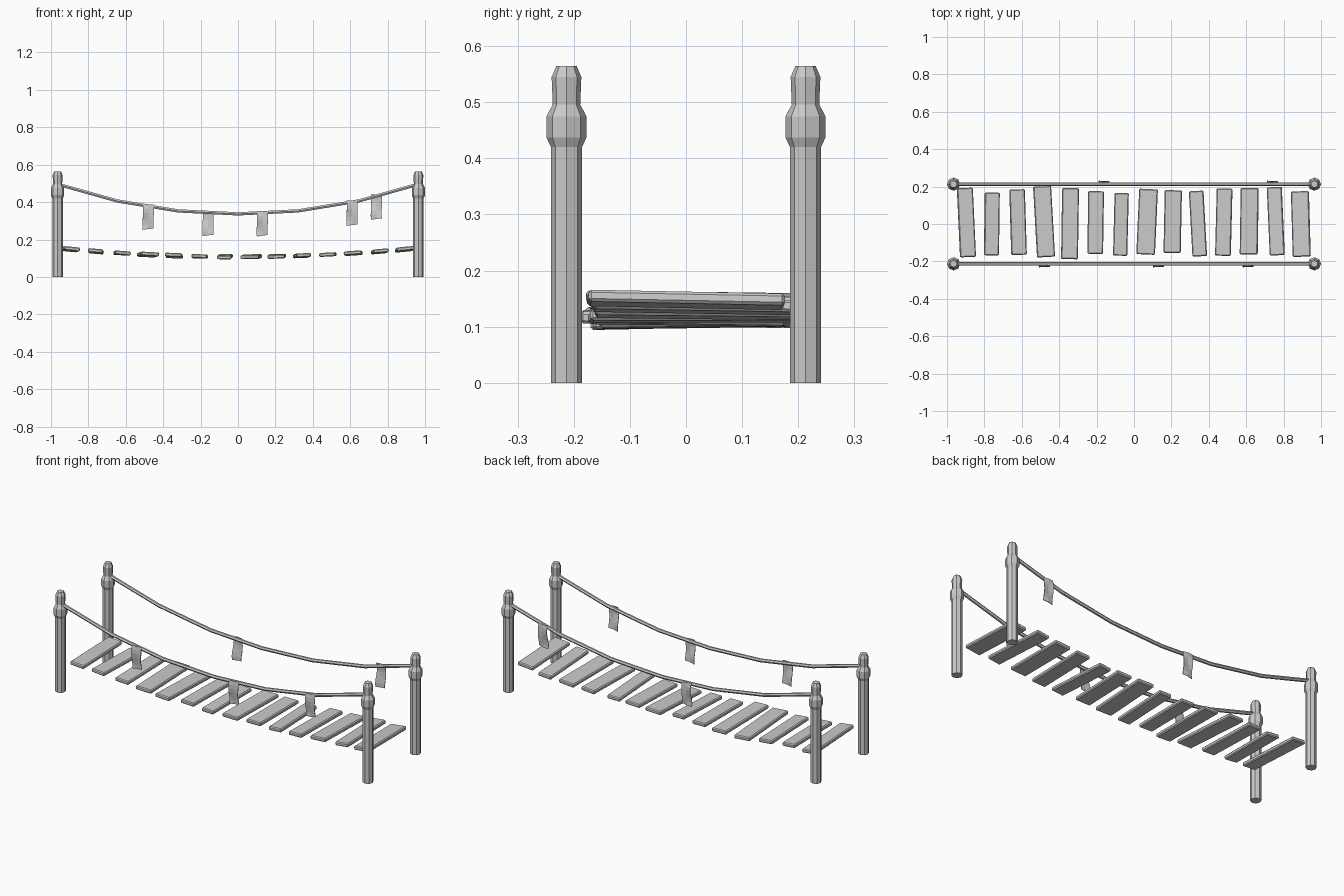
import bpy, bmesh, math, random
from mathutils import Matrix

random.seed(4)
cube = bpy.data.objects.get("Cube")
if cube:
    bpy.data.objects.remove(cube, do_unlink=True)

POST_X, SIDE_Y = 0.9645, 0.213

grey = bpy.data.materials.new("plain_grey")
grey.use_nodes = True
grey.diffuse_color = (0.6, 0.6, 0.6, 1)
grey.node_tree.nodes["Principled BSDF"].inputs["Base Color"].default_value = (0.6, 0.6, 0.6, 1)


def finish(bm, name):
    bmesh.ops.recalc_face_normals(bm, faces=bm.faces)
    mesh = bpy.data.meshes.new(name)
    bm.to_mesh(mesh)
    bm.free()
    mesh.materials.append(grey)
    obj = bpy.data.objects.new(name, mesh)
    bpy.context.collection.objects.link(obj)
    return obj


# Eight-sided posts with a collar and a tapered cap
def make_post(name, x, y):
    profile = [(0.0277, 0), (0.0277, 0.42), (0.0355, 0.437), (0.0355, 0.475),
               (0.0245, 0.496), (0.0265, 0.545), (0.018, 0.565)]
    bm = bmesh.new()
    rings = [[bm.verts.new((r * math.cos(k * math.pi / 4), r * math.sin(k * math.pi / 4), z))
              for k in range(8)] for r, z in profile]
    for low, high in zip(rings, rings[1:]):
        for k in range(8):
            n = (k + 1) % 8
            bm.faces.new((low[k], low[n], high[n], high[k]))
    bm.faces.new(rings[0])
    bm.faces.new(rings[-1])
    finish(bm, name).location = (x, y, 0)


# Sagging hand ropes
ROPE = [(0, 0.337), (0.32, 0.353), (0.645, 0.406), (POST_X, 0.496)]


def rope_height(x):
    for (a, za), (b, zb) in zip(ROPE, ROPE[1:]):
        if abs(x) <= b:
            return za + (zb - za) * (abs(x) - a) / (b - a)


def make_rope(name, y):
    path = [(-x, z) for x, z in reversed(ROPE[1:])] + ROPE
    curve = bpy.data.curves.new(name, "CURVE")
    curve.dimensions = "3D"
    curve.bevel_depth = 0.01
    curve.bevel_resolution = 1
    curve.use_fill_caps = True
    spline = curve.splines.new("POLY")
    spline.points.add(len(path) - 1)
    for point, (x, z) in zip(spline.points, path):
        point.co = (x, y, z, 1)
    spline.use_smooth = False
    curve.materials.append(grey)
    obj = bpy.data.objects.new(name, curve)
    bpy.context.collection.objects.link(obj)
    bpy.ops.object.select_all(action="DESELECT")
    obj.select_set(True)
    bpy.context.view_layer.objects.active = obj
    bpy.ops.object.convert(target="MESH")


for side, y in (("right", -SIDE_Y), ("left", SIDE_Y)):
    row = "front" if y < 0 else "back"
    make_rope(row + "_rope", y)
    for end, x in (("right", -POST_X), ("left", POST_X)):
        make_post(f"{row}_{end}_post", x, y)


# Uneven deck planks: x, y, width, length, turn
PLANKS = [
    (-0.896, 0.008, 0.085, 0.37, 0.045), (-0.76, 0, 0.08, 0.335, -0.015),
    (-0.62, 0.01, 0.083, 0.35, 0.03), (-0.481, 0.013, 0.096, 0.38, 0.055),
    (-0.342, 0.002, 0.09, 0.38, -0.015), (-0.205, 0.008, 0.084, 0.335, -0.015),
    (-0.07, -0.002, 0.076, 0.335, -0.025), (0.07, 0.012, 0.1, 0.35, -0.045),
    (0.207, 0.013, 0.092, 0.335, -0.02), (0.342, 0.002, 0.078, 0.35, 0.055),
    (0.48, 0.01, 0.084, 0.36, -0.025), (0.616, 0.015, 0.096, 0.355, -0.015),
    (0.758, 0.015, 0.08, 0.365, 0.045), (0.892, 0, 0.096, 0.35, 0.03),
]
for i, (x, y, width, length, turn) in enumerate(PLANKS):
    bm = bmesh.new()
    bmesh.ops.create_cube(bm, size=1, matrix=Matrix.Diagonal((width, length, 0.021, 1)))
    bmesh.ops.bevel(bm, geom=bm.edges[:], offset=0.005, segments=1, affect="EDGES")
    plank = finish(bm, f"plank_{i + 1}")
    plank.location = (x, y, 0.108 + 0.05 * x * x)
    plank.rotation_euler = (random.uniform(-0.025, 0.025), -math.atan(0.11 * x), turn)


# Limp cloth strips hanging outside the ropes
def make_cloth(name, x, side):
    rows, cols = 7, 3
    top = rope_height(x) + 0.008
    bm = bmesh.new()
    grid = []
    for r in range(rows):
        t = r / (rows - 1)
        out = 0.010 + 0.005 * math.sin(t * 5)
        drift = 0.006 * math.sin(t * 3)
        grid.append([bm.verts.new((x + (c / (cols - 1) - 0.5) * 0.058 + drift * (0.5 - t),
                                   side * (SIDE_Y + out + 0.003 * math.sin(c * 2 + r)),
                                   top - 0.135 * t + 0.008 * t * c / (cols - 1)))
                     for c in range(cols)])
    for a, b in zip(grid, grid[1:]):
        for c in range(cols - 1):
            bm.faces.new((a[c], a[c + 1], b[c + 1], b[c]))
    obj = finish(bm, name)
    solid = obj.modifiers.new("thickness", "SOLIDIFY")
    solid.thickness = 0.003
    solid.offset = 0


for i, (x, side) in enumerate([(-0.48, -1), (-0.16, 1), (0.13, -1), (0.61, -1), (0.74, 1)]):
    make_cloth(f"cloth_strip_{i + 1}", x, side)
